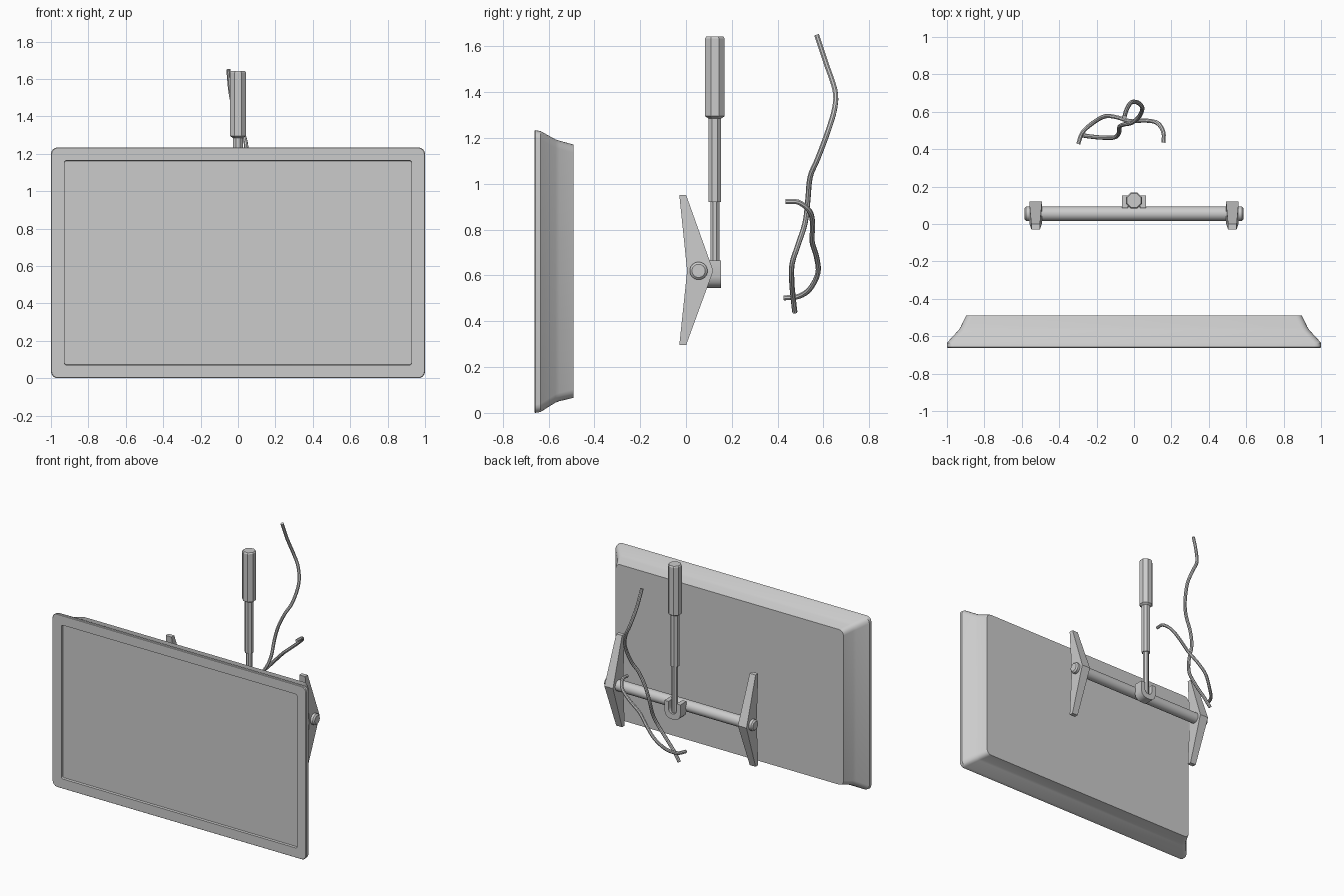
import bpy, math
from mathutils import Vector

if "Cube" in bpy.data.objects:
    bpy.data.objects.remove(bpy.data.objects["Cube"])


def skin(name, rings, smooth=True):
    """Closed solid from a stack of equal-length vertex rings."""
    n = len(rings[0])
    verts = [v for r in rings for v in r]
    faces = [tuple(range(n)), tuple(reversed(range(len(verts) - n, len(verts))))]
    for k in range(len(rings) - 1):
        for i in range(n):
            j = (i + 1) % n
            faces.append((k * n + i, (k + 1) * n + i, (k + 1) * n + j, k * n + j))
    me = bpy.data.meshes.new(name)
    me.from_pydata(verts, [], faces)
    ob = bpy.data.objects.new(name, me)
    bpy.context.collection.objects.link(ob)
    bpy.ops.object.select_all(action='DESELECT')
    bpy.context.view_layer.objects.active = ob
    ob.select_set(True)
    bpy.ops.object.mode_set(mode='EDIT')
    bpy.ops.mesh.select_all(action='SELECT')
    bpy.ops.mesh.normals_make_consistent(inside=False)
    bpy.ops.object.mode_set(mode='OBJECT')
    if smooth:
        bpy.ops.object.shade_smooth_by_angle(angle=math.radians(32))
    return ob


def rounded_rect(y, hx, z0, z1, r, seg=4):
    pts = []
    for k, (sx, z) in enumerate([(1, z1 - r), (-1, z1 - r), (-1, z0 + r), (1, z0 + r)]):
        for i in range(seg + 1):
            a = math.pi / 2 * (k + i / seg)
            pts.append((sx * (hx - r) + r * math.cos(a), y, z + r * math.sin(a)))
    return pts


def circle(r, n, place):
    return [place(r * math.cos(2 * math.pi * (i + .5) / n),
                  r * math.sin(2 * math.pi * (i + .5) / n)) for i in range(n)]


# screen housing: recessed display, bezel, tapering back
skin("screen_housing", [
    rounded_rect(-0.645, 0.928, 0.072, 1.162, 0.012),
    rounded_rect(-0.662, 0.928, 0.070, 1.165, 0.012),
    rounded_rect(-0.662, 0.997, 0.003, 1.231, 0.035),
    rounded_rect(-0.658, 1.000, 0.000, 1.234, 0.036),
    rounded_rect(-0.635, 1.000, 0.004, 1.230, 0.036),
    rounded_rect(-0.570, 0.940, 0.045, 1.194, 0.036),
    rounded_rect(-0.553, 0.928, 0.051, 1.188, 0.036),
    rounded_rect(-0.490, 0.898, 0.066, 1.171, 0.036)])

# telescopic pole
PY = 0.126
skin("ceiling_pole", [circle(r, 8, lambda a, b, z=z: (a, PY + b, z)) for r, z in [
    (0.021, 0.59), (0.021, 0.92), (0.03, 0.92), (0.03, 1.27), (0.03, 1.285),
    (0.046, 1.295), (0.046, 1.635), (0.04, 1.643)]], smooth=False)

# crossbar with end caps
skin("crossbar", [circle(r, 20, lambda a, b, x=x: (x, 0.055 + a, 0.62 + b)) for r, x in [
    (0.029, -0.586), (0.039, -0.577), (0.039, 0.577), (0.029, 0.586)]])

# U-shaped saddle joining pole and crossbar
outer = [(0.063, 0.665), (0.063, 0.595), (0.056, 0.569), (0.037, 0.551), (0.015, 0.546)]
inner = [(0.011, 0.585), (0.024, 0.594), (0.032, 0.612), (0.032, 0.665)]
half = outer + inner
prof = ([p for p in outer[::-1]], inner[::-1])
loop = (inner + outer + [(-x, z) for x, z in outer[::-1]]
        + [(-x, z) for x, z in inner[::-1]])
skin("pole_saddle", [[(x, y, z) for x, z in loop] for y in (0.085, 0.153)])

# mounting arms
for side, s in (("left", -1), ("right", 1)):
    rings = []
    for z, y0, y1, w in [(0.95, -0.029, 0.001, 0.023), (0.62, 0.005, 0.119, 0.034),
                         (0.297, -0.029, 0.001, 0.023)]:
        c = s * 0.526
        rings.append([(c - w, y0, z), (c + w, y0, z), (c + w, y1, z), (c - w, y1, z)])
    skin("mount_arm_" + side, rings, smooth=False)


# loose cables
def catmull(p, steps=4):
    p = [Vector(v) for v in p]
    p = [2 * p[0] - p[1]] + p + [2 * p[-1] - p[-2]]
    out = []
    for i in range(1, len(p) - 2):
        a, b, c, d = p[i - 1:i + 3]
        for k in range(steps):
            t = k / steps
            out.append(0.5 * (2 * b + (c - a) * t + (2 * a - 5 * b + 4 * c - d) * t * t
                              + (3 * b - a - 3 * c + d) * t ** 3))
    return out + [p[-2]]


def cable(name, points, r=0.0115, n=8):
    path = catmull(points)
    rings, side = [], Vector((1, 0, 0))
    for i, c in enumerate(path):
        t = (path[min(i + 1, len(path) - 1)] - path[max(i - 1, 0)]).normalized()
        side = (side - t * side.dot(t)).normalized()
        up = t.cross(side)
        rings.append(circle(r, n, lambda a, b: c + side * a + up * b))
    skin(name, rings)


cable("long_cable", [(-0.052, 0.57, 1.65), (-0.04, 0.61, 1.53), (-0.015, 0.65, 1.41),
                     (0.02, 0.649, 1.33), (0.045, 0.62, 1.23), (0.028, 0.575, 1.11),
                     (-0.01, 0.542, 1.03), (-0.055, 0.532, 0.93), (-0.078, 0.52, 0.83),
                     (-0.08, 0.488, 0.73), (-0.105, 0.463, 0.65), (-0.17, 0.462, 0.57),
                     (-0.235, 0.468, 0.5), (-0.28, 0.475, 0.44)])
cable("short_cable", [(0.157, 0.435, 0.922), (0.157, 0.49, 0.92), (0.125, 0.54, 0.88),
                      (0.06, 0.553, 0.82), (-0.02, 0.55, 0.75), (-0.09, 0.57, 0.68),
                      (-0.155, 0.576, 0.61), (-0.22, 0.54, 0.54), (-0.275, 0.49, 0.508),
                      (-0.298, 0.428, 0.502)])
